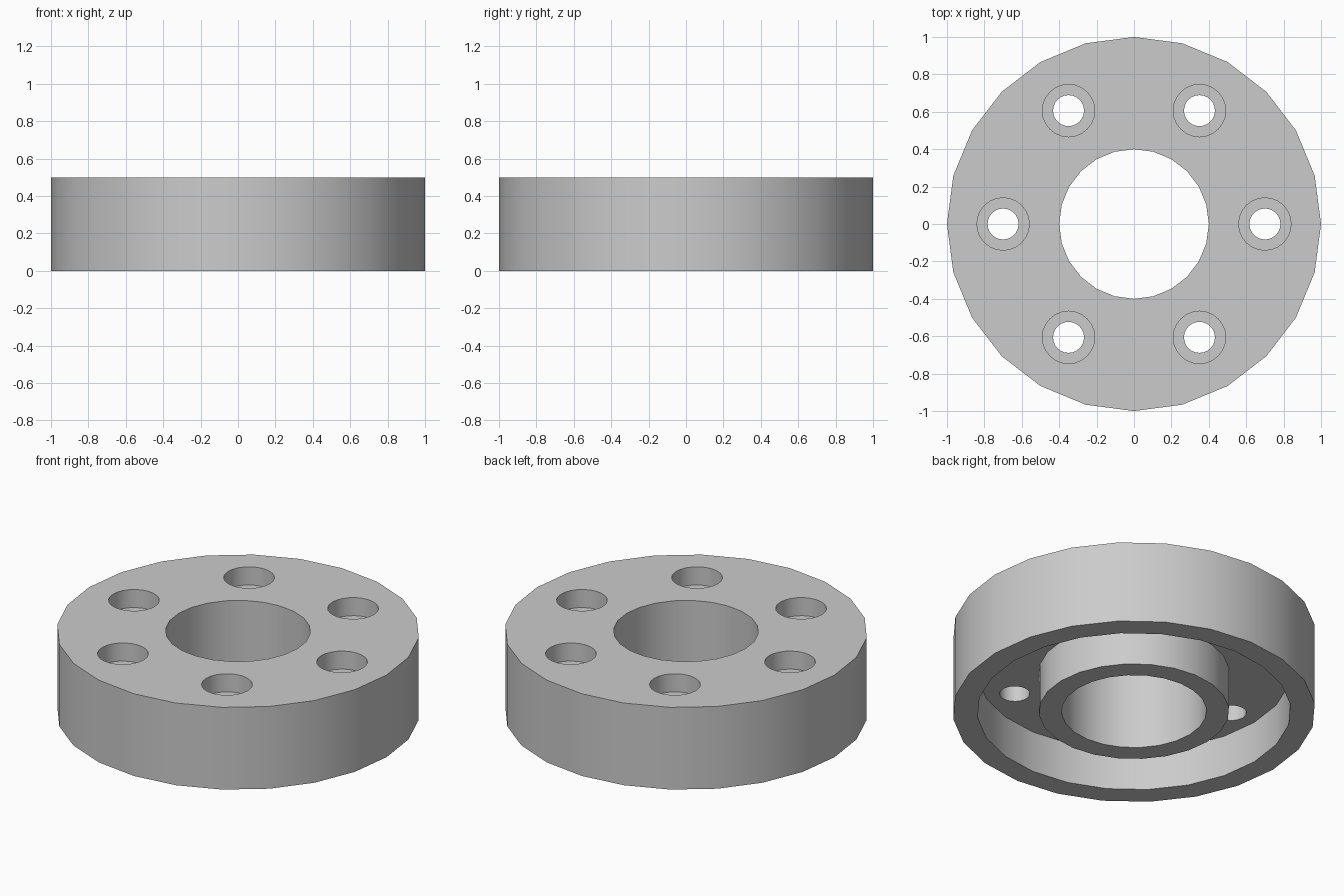
import bpy, bmesh
from math import cos, sin, pi

SIDES = 24

if "Cube" in bpy.data.objects:
    bpy.data.objects.remove(bpy.data.objects["Cube"], do_unlink=True)

grey = bpy.data.materials.new("plain grey")
grey.use_nodes = True
grey.diffuse_color = (0.6, 0.6, 0.6, 1)
grey.node_tree.nodes["Principled BSDF"].inputs["Base Color"].default_value = (0.6, 0.6, 0.6, 1)


def lathe(bm, profile, centre=(0, 0)):
    """Revolve a closed (radius, height) profile around a vertical axis."""
    rings = []
    for i in range(SIDES):
        a = 2 * pi * i / SIDES
        rings.append([bm.verts.new((centre[0] + r * cos(a), centre[1] + r * sin(a), z))
                      for r, z in profile])
    n = len(profile)
    for i, ring in enumerate(rings):
        nxt = rings[(i + 1) % SIDES]
        for j in range(n):
            k = (j + 1) % n
            if profile[j][0] or profile[k][0]:
                bm.faces.new((ring[j], nxt[j], nxt[k], ring[k]))
    # Points on the axis collapse to a single vertex
    bmesh.ops.remove_doubles(bm, verts=bm.verts[:], dist=1e-5)
    bmesh.ops.recalc_face_normals(bm, faces=bm.faces[:])


def make_object(bm, name):
    mesh = bpy.data.meshes.new(name)
    bm.to_mesh(mesh)
    bm.free()
    mesh.materials.append(grey)
    obj = bpy.data.objects.new(name, mesh)
    bpy.context.collection.objects.link(obj)
    return obj


# Ring body: central bore, hub, underside groove and outer rim
bm = bmesh.new()
lathe(bm, [(0.4, 0), (0.525, 0), (0.525, 0.25), (0.865, 0.25),
           (0.865, 0), (1, 0), (1, 0.5), (0.4, 0.5)])
ring_body = make_object(bm, "ring_body")

# Six counterbored bolt holes
bm = bmesh.new()
for i in range(6):
    a = i * pi / 3
    lathe(bm, [(0, 0.1), (0.083, 0.1), (0.083, 0.39), (0.14, 0.39), (0.14, 0.6), (0, 0.6)],
          (0.7 * cos(a), 0.7 * sin(a)))
cutter = make_object(bm, "bolt_hole_cutter")
cutter.hide_render = True

cut = ring_body.modifiers.new("bolt_holes", 'BOOLEAN')
cut.operation = 'DIFFERENCE'
cut.solver = 'EXACT'
cut.object = cutter

bpy.ops.object.select_all(action='DESELECT')
ring_body.select_set(True)
bpy.context.view_layer.objects.active = ring_body
bpy.ops.object.modifier_apply(modifier=cut.name)
bpy.data.objects.remove(cutter, do_unlink=True)

# Soft round walls, crisp rims
bpy.ops.object.shade_smooth_by_angle(angle=pi / 6)
